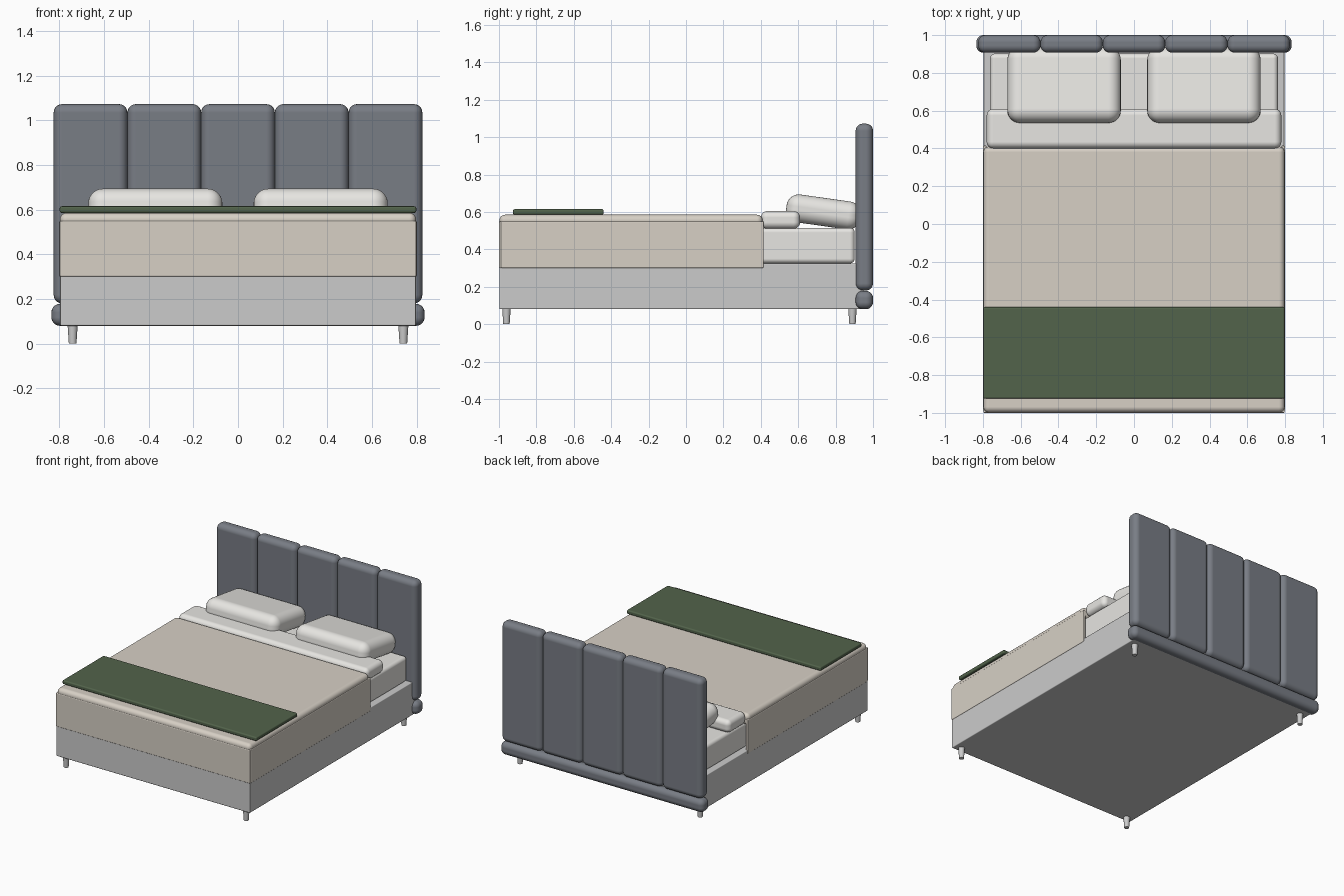
import bpy, bmesh, math

if "Cube" in bpy.data.objects:
    bpy.data.objects.remove(bpy.data.objects["Cube"])


def material(name, rgb):
    m = bpy.data.materials.new(name)
    m.diffuse_color = (*rgb, 1)
    m.use_nodes = True
    m.node_tree.nodes["Principled BSDF"].inputs["Base Color"].default_value = m.diffuse_color
    return m


SLATE = material("slate_fabric", (0.19, 0.205, 0.235))
LINEN = material("linen", (0.68, 0.63, 0.56))
WHITE = material("white_cotton", (0.80, 0.79, 0.76))
GREEN = material("green_wool", (0.085, 0.125, 0.07))


def box(name, x, y, z, bevel, mat=None, segments=5, tilt=0.0):
    """Rounded box given (min, max) on each axis, optionally tilted about x."""
    bm = bmesh.new()
    bmesh.ops.create_cube(bm, size=1)
    bmesh.ops.scale(bm, vec=(x[1] - x[0], y[1] - y[0], z[1] - z[0]), verts=bm.verts)
    for f in bm.faces:
        f.smooth = True
    me = bpy.data.meshes.new(name)
    bm.to_mesh(me)
    bm.free()
    ob = bpy.data.objects.new(name, me)
    bpy.context.collection.objects.link(ob)
    ob.location = [(a[0] + a[1]) / 2 for a in (x, y, z)]
    ob.rotation_euler.x = tilt
    if mat:
        me.materials.append(mat)
    mod = ob.modifiers.new("rounding", 'BEVEL')
    mod.width = bevel
    mod.segments = segments
    mod.harden_normals = True
    return ob


def leg(name, x, y):
    bpy.ops.mesh.primitive_cone_add(vertices=24, radius1=0.017, radius2=0.023,
                                    depth=0.09, location=(x, y, 0.045))
    ob = bpy.context.object
    ob.name = name
    bpy.ops.object.shade_smooth_by_angle(angle=math.radians(40))


# Base and mattress
box("bed_base", (-0.796, 0.796), (-0.998, 0.95), (0.08, 0.325), 0.006, segments=2)
box("mattress", (-0.762, 0.762), (-0.96, 0.902), (0.325, 0.515), 0.025, WHITE)

# Tapered legs
for sx, side in ((-1, "left"), (1, "right")):
    leg(f"front_leg_{side}", sx * 0.74, -0.96)
    leg(f"back_leg_{side}", sx * 0.74, 0.89)

# Channelled headboard with bottom rail
for i in range(5):
    cx = (i - 2) * 0.33
    box(f"headboard_panel_{i + 1}", (cx - 0.165, cx + 0.165), (0.907, 1.0),
        (0.18, 1.072), 0.038, SLATE)
box("headboard_rail", (-0.835, 0.835), (0.907, 1.0), (0.08, 0.178), 0.038, SLATE)

# Duvet: top slab, side drapes and foot drape
box("duvet_top", (-0.797, 0.797), (-0.998, 0.41), (0.50, 0.585), 0.03, LINEN)
for sx, side in ((-1, "left"), (1, "right")):
    xs = sorted((sx * 0.78, sx * 0.80))
    box(f"duvet_drape_{side}", xs, (-0.99, 0.415), (0.30, 0.55), 0.006, LINEN, 2)
box("duvet_drape_foot", (-0.798, 0.798), (-1.0, -0.975), (0.30, 0.55), 0.006, LINEN, 2)

# Folded sheet and throw blanket
box("sheet_fold", (-0.78, 0.78), (0.40, 0.61), (0.51, 0.605), 0.035, WHITE)
box("throw_blanket", (-0.798, 0.798), (-0.925, -0.44), (0.585, 0.615), 0.01, GREEN, 3)

# Pillows leaning back against the headboard
for sx, side in ((-1, "left"), (1, "right")):
    box(f"pillow_{side}", (sx * 0.37 - 0.30, sx * 0.37 + 0.30), (0.535, 0.935),
        (0.525, 0.675), 0.065, WHITE, 7, math.radians(-8))
